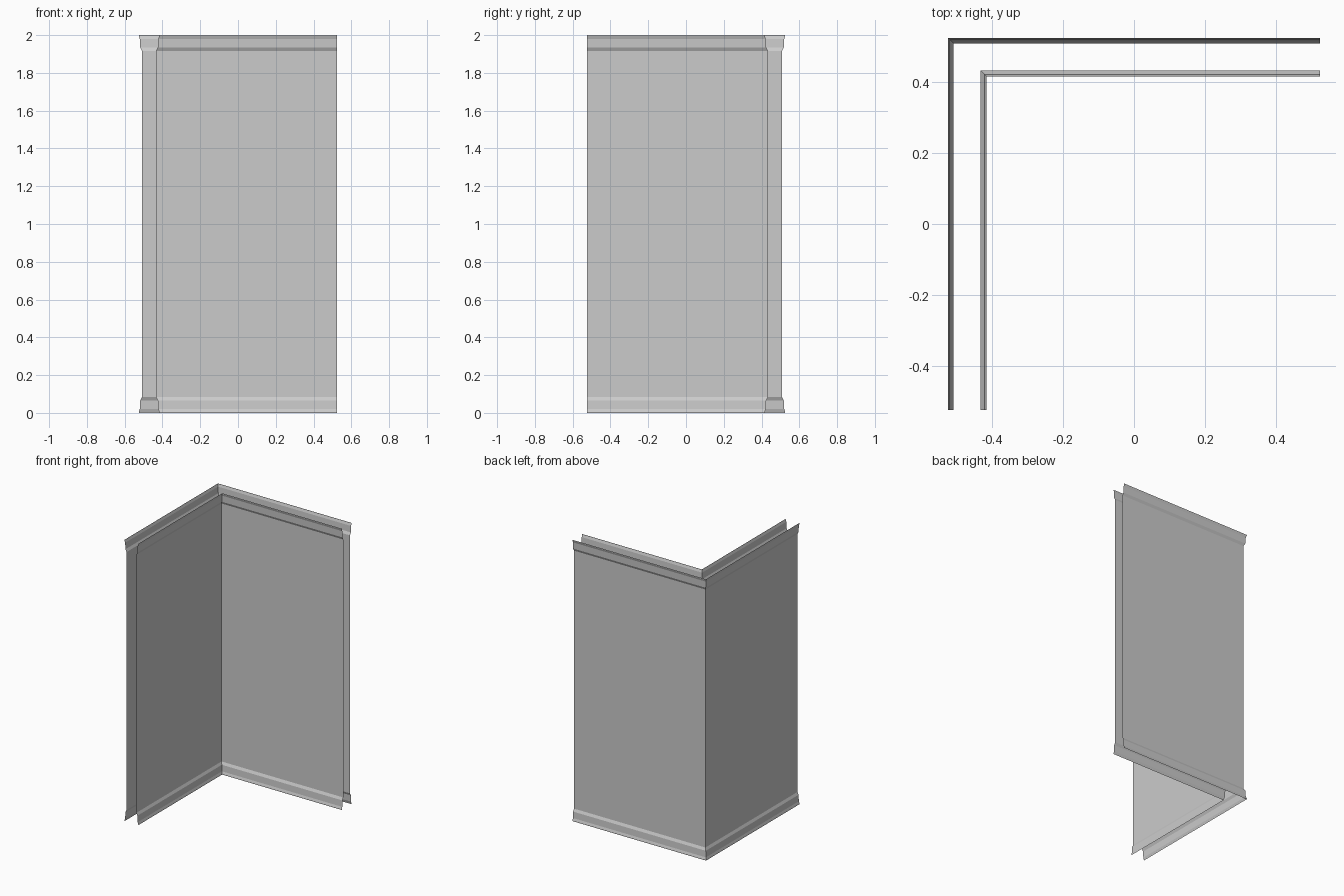
import bpy, bmesh

if "Cube" in bpy.data.objects:
    bpy.data.objects.remove(bpy.data.objects["Cube"])

H = 2.0      # wall height
END = 0.525  # open ends of both legs

# trim profile: (height from the edge, flare away from the wall plane)
TRIM = [(0.0, 0.016), (0.005, 0.016), (0.02, 0.011), (0.065, 0.009), (0.083, 0.0)]
PROFILE = TRIM + [(H - z, f) for z, f in reversed(TRIM)]


def corner_sheet(name, plane, side):
    """L-shaped sheet; side=+1 flares outward, -1 flares into the room."""
    bm = bmesh.new()
    rows = []
    for z, flare in PROFILE:
        d = plane + side * flare
        path = [(-d, -END), (-d, d), (END, d)]
        rows.append([bm.verts.new((x, y, z)) for x, y in path])
    for a, b in zip(rows, rows[1:]):
        for i in range(2):
            quad = [a[i], a[i + 1], b[i + 1], b[i]]
            # normals face away from the wall cavity
            bm.faces.new(quad[::-1] if side > 0 else quad)
    mesh = bpy.data.meshes.new(name)
    bm.to_mesh(mesh)
    bm.free()
    obj = bpy.data.objects.new(name, mesh)
    bpy.context.collection.objects.link(obj)
    return obj


# the two skins of the wall corner, each with skirting and cornice
corner_sheet("outer_wall_skin", 0.509, 1)
corner_sheet("inner_wall_skin", 0.433, -1)
